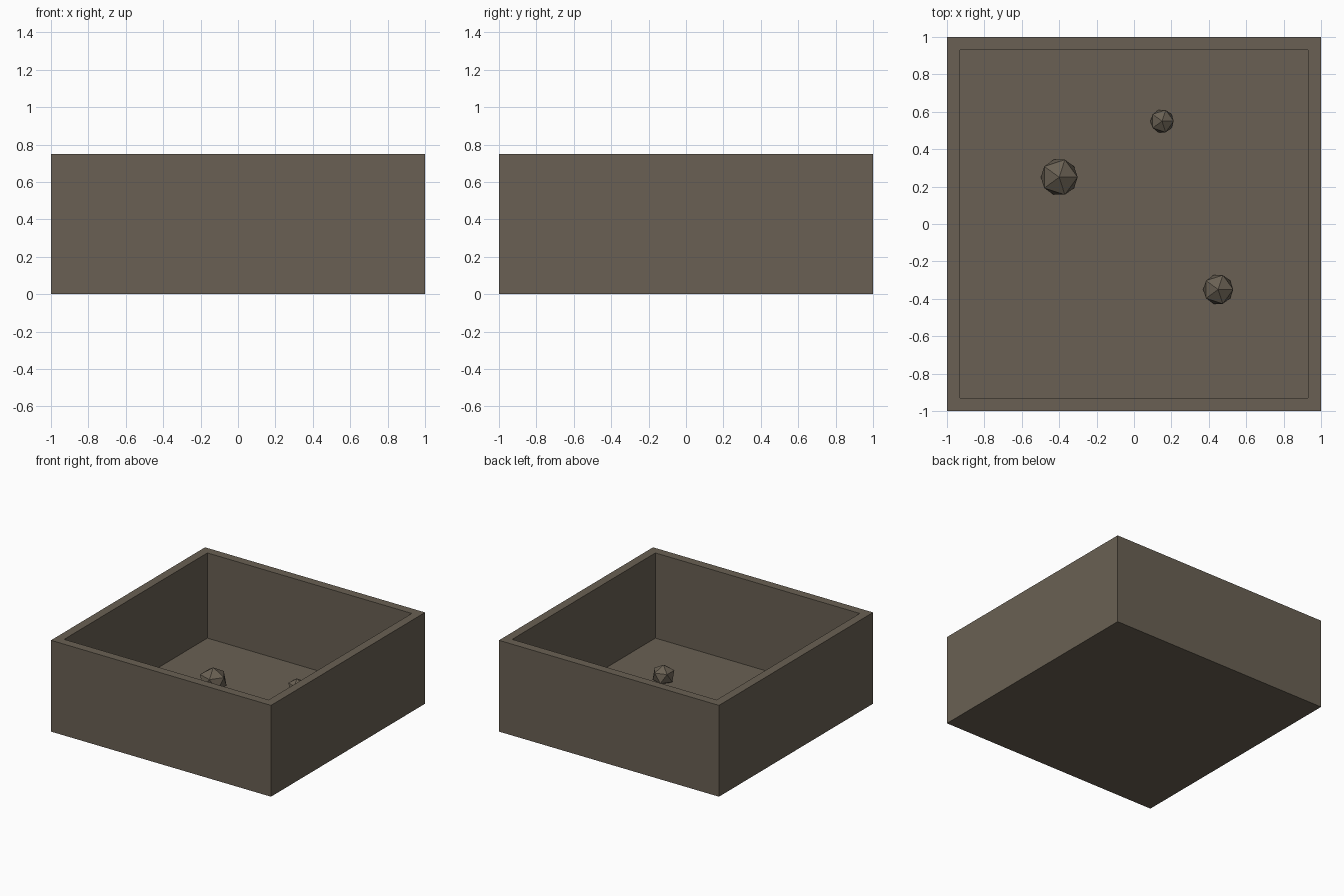
import bpy
import bmesh
from mathutils import Matrix

cube = bpy.data.objects.get("Cube")
if cube:
    bpy.data.objects.remove(cube, do_unlink=True)

HEIGHT, WALL, FLOOR = 0.75, 0.1, 0.05


def make_material(name, rgb):
    mat = bpy.data.materials.new(name)
    mat.use_nodes = True
    mat.diffuse_color = (*rgb, 1)
    mat.node_tree.nodes["Principled BSDF"].inputs["Base Color"].default_value = (*rgb, 1)
    return mat


def add_object(name, bm, mat):
    mesh = bpy.data.meshes.new(name)
    bm.to_mesh(mesh)
    bm.free()
    mesh.materials.append(mat)
    obj = bpy.data.objects.new(name, mesh)
    bpy.context.collection.objects.link(obj)
    return obj


stone = make_material("brown stone", (0.143, 0.118, 0.087))

# Open box: inset the top face for the rim, then sink it to the floor
bm = bmesh.new()
bmesh.ops.create_cube(bm, size=1, matrix=Matrix.Translation((0, 0, HEIGHT / 2))
                      @ Matrix.Diagonal((2, 2, HEIGHT, 1)))
bm.normal_update()
top = max(bm.faces, key=lambda f: f.calc_center_median().z)
bmesh.ops.inset_region(bm, faces=[top], thickness=WALL)
well = bmesh.ops.extrude_discrete_faces(bm, faces=[top])["faces"]
bmesh.ops.translate(bm, verts=well[0].verts, vec=(0, 0, FLOOR - HEIGHT))
bmesh.ops.recalc_face_normals(bm, faces=bm.faces)
add_object("open_box", bm, stone)

# Faceted pebbles partly sunk in the floor: x, y, radius
pebbles = {
    "large_pebble": (-0.4, 0.25, 0.11),
    "medium_pebble": (0.45, -0.35, 0.09),
    "small_pebble": (0.15, 0.55, 0.07),
}
for name, (x, y, r) in pebbles.items():
    bm = bmesh.new()
    bmesh.ops.create_icosphere(bm, subdivisions=1, radius=r,
                               matrix=Matrix.Diagonal((1, 1, 0.92, 1)))
    pebble = add_object(name, bm, stone)
    pebble.location = (x, y, FLOOR + r * 0.53)
